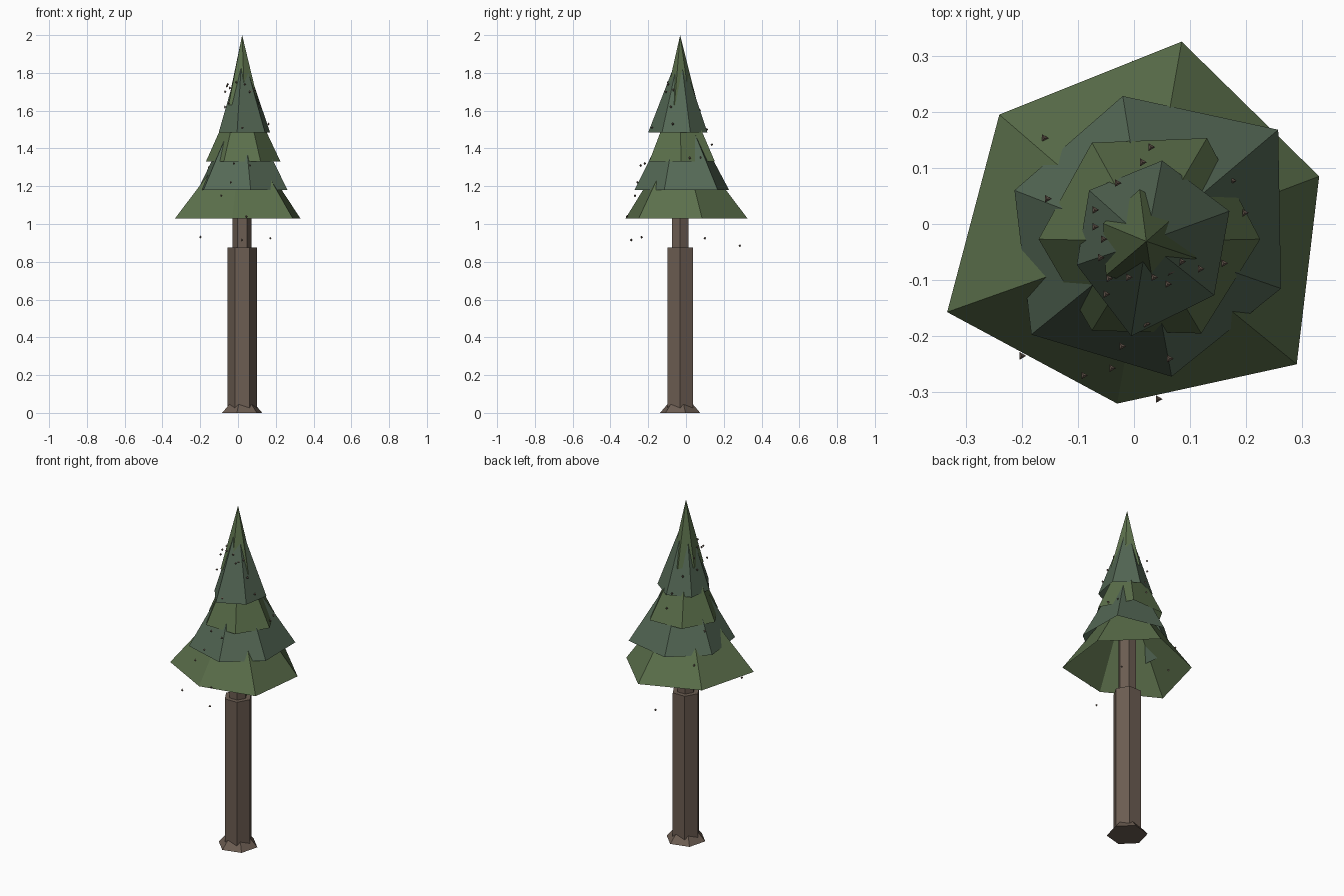
import bpy, bmesh
from math import sin, cos, radians

if "Cube" in bpy.data.objects:
    bpy.data.objects.remove(bpy.data.objects["Cube"])

CX, CY = 0.022, -0.031   # tree axis


def material(name, rgb):
    m = bpy.data.materials.new(name)
    m.diffuse_color = (*rgb, 1)
    m.use_nodes = True
    m.node_tree.nodes["Principled BSDF"].inputs["Base Color"].default_value = m.diffuse_color
    return m


GREEN = material("green_needles", (0.105, 0.16, 0.07))
TEAL = material("teal_needles", (0.09, 0.14, 0.092))
BARK = material("bark", (0.15, 0.11, 0.085))


def add_object(name, bm, mat):
    bmesh.ops.recalc_face_normals(bm, faces=bm.faces)
    me = bpy.data.meshes.new(name)
    bm.to_mesh(me)
    bm.free()
    me.materials.append(mat)
    ob = bpy.data.objects.new(name, me)
    bpy.context.collection.objects.link(ob)
    return ob


def ring(r, turn=0):
    return [(CX + r * cos(radians(60 * i + turn)), CY + r * sin(radians(60 * i + turn)))
            for i in range(6)]


def cone(name, outline, z, top, mat, closed=False):
    bm = bmesh.new()
    base = [bm.verts.new((x, y, z)) for x, y in outline]
    tip = bm.verts.new((CX, CY, top))
    for i, v in enumerate(base):
        bm.faces.new((v, base[(i + 1) % len(base)], tip))
    if closed:
        bm.faces.new(base)
    add_object(name, bm, mat)


def prism(name, r, z0, z1):
    bm = bmesh.new()
    face = bm.faces.new([bm.verts.new((x, y, z0)) for x, y in ring(r)])
    new = bmesh.ops.extrude_face_region(bm, geom=[face])["geom"]
    verts = [g for g in new if isinstance(g, bmesh.types.BMVert)]
    bmesh.ops.translate(bm, verts=verts, vec=(0, 0, z1 - z0))
    if face.is_valid is False:
        bmesh.ops.holes_fill(bm, edges=bm.edges)
    add_object(name, bm, BARK)


# trunk: flared foot, thick lower part, thin upper part
cone("root_flare", ring(0.11, 15), 0, 0.125, BARK, closed=True)
prism("lower_trunk", 0.078, 0.003, 0.875)
prism("upper_trunk", 0.05, 0.8, 1.38)

# irregular six-sided open skirts of needles
cone("skirt_1", [(.085, .325), (-.24, .195), (-.333, -.157), (-.03, -.32), (.29, -.25), (.33, .085)],
     1.03, 1.5, GREEN)
cone("skirt_2", [(-.02, .228), (-.213, .06), (-.183, -.197), (.067, -.272), (.262, -.115), (.257, .168)],
     1.18, 1.67, TEAL)
cone("skirt_3", [(.13, .153), (-.075, .145), (-.17, -.027), (-.075, -.19), (.12, -.195), (.225, -.027)],
     1.33, 1.76, GREEN)
cone("skirt_4", [(.05, .113), (-.08, .06), (-.102, -.073), (-.005, -.2), (.143, -.127), (.17, .023)],
     1.485, 1.92, TEAL)
cone("tree_tip", [(.01, .062), (-.055, .001), (-.05, -.092), (.035, -.115), (.111, -.061), (.081, .021)],
     1.63, 2.0, GREEN)

# tiny loose cone flakes scattered around the needles
flakes = [
    (-.2, -.235, .93), (-.09, -.27, 1.15), (-.04, -.257, 1.22), (.043, -.312, 1.04),
    (-.022, -.218, 1.32), (.063, -.24, 1.31), (.022, -.178, 1.51), (-.155, .045, 1.3),
    (-.16, .153, 1.14), (.175, .077, 1.35), (.197, .02, 1.35), (.16, -.07, 1.53),
    (.03, .137, 1.42), (.015, .11, 1.5), (-.03, .073, 1.6), (-.07, .025, 1.7),
    (-.07, -.005, 1.62), (-.055, -.027, 1.74), (-.06, -.06, 1.73), (-.045, -.097, 1.72),
    (-.05, -.125, 1.64), (-.01, -.095, 1.75), (.035, -.095, 1.74), (.065, -.085, 1.7),
    (.06, -.107, 1.7), (.085, -.067, 1.71), (.118, -.08, 1.62), (.1, -.04, 1.64),
    (.118, .01, 1.6), (0, .285, .885), (.17, .1, .925), (.02, -.29, .915)]
bm = bmesh.new()
R = 0.008
for x, y, z in flakes:
    mid = [bm.verts.new((x + R * cos(radians(a)), y + R * sin(radians(a)), z)) for a in (0, 120, 240)]
    for dz in (-R, R):
        tip = bm.verts.new((x, y, z + dz))
        for i in range(3):
            bm.faces.new((mid[i], mid[(i + 1) % 3], tip))
add_object("needle_flakes", bm, BARK)
